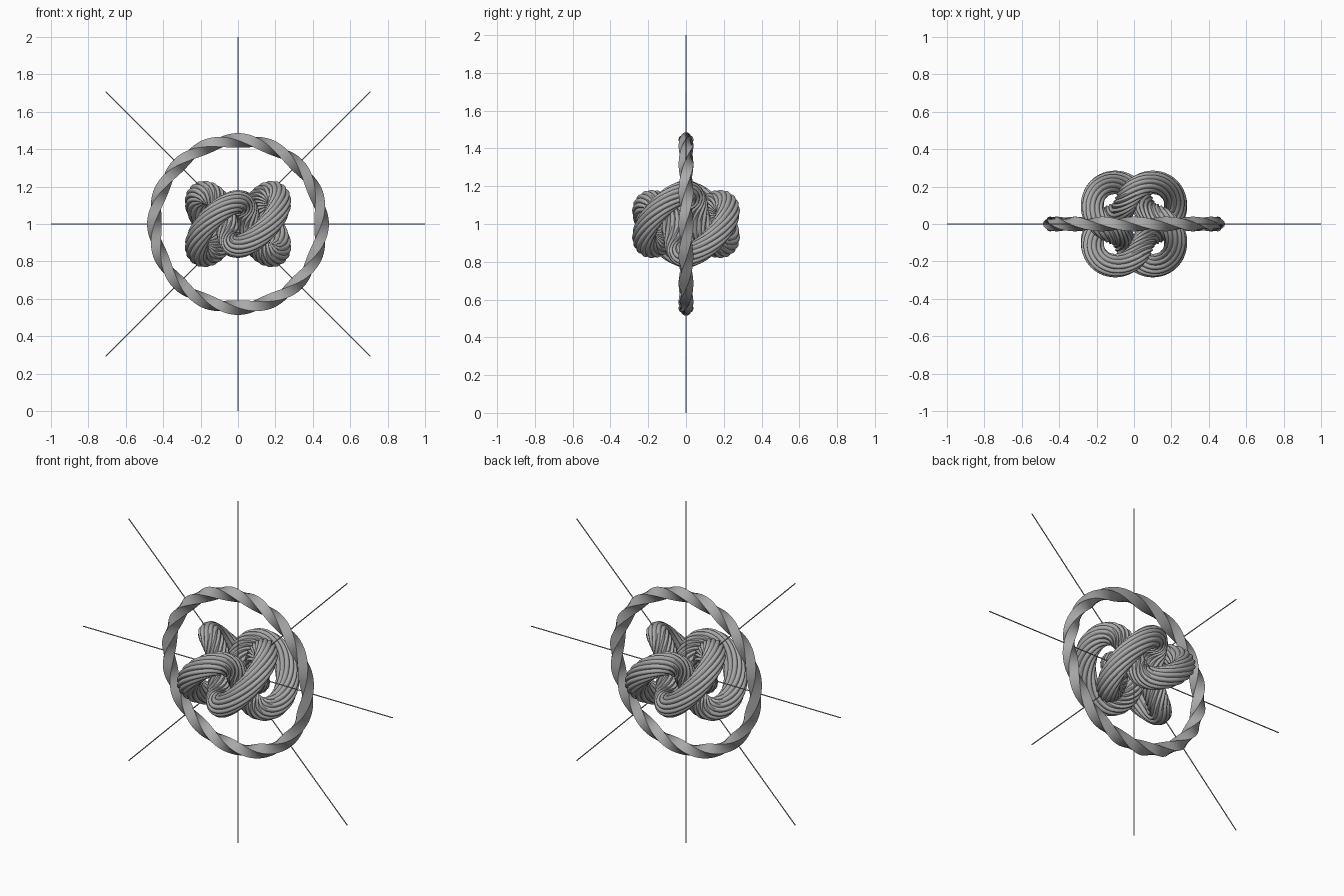
import bpy, bmesh, math
from mathutils import Vector, Matrix

if "Cube" in bpy.data.objects:
    bpy.data.objects.remove(bpy.data.objects["Cube"], do_unlink=True)

HUB = Vector((0, 0, 1))


def make_material(name, rgb):
    mat = bpy.data.materials.new(name)
    mat.use_nodes = True
    colour = (*rgb, 1)
    mat.diffuse_color = colour
    mat.node_tree.nodes["Principled BSDF"].inputs["Base Color"].default_value = colour
    return mat


grey = make_material("plain grey", (0.4, 0.4, 0.4))


def finish(bm, name):
    bmesh.ops.recalc_face_normals(bm, faces=bm.faces[:])
    mesh = bpy.data.meshes.new(name)
    bm.to_mesh(mesh)
    bm.free()
    mesh.materials.append(grey)
    obj = bpy.data.objects.new(name, mesh)
    bpy.context.collection.objects.link(obj)
    bpy.ops.object.select_all(action='DESELECT')
    obj.select_set(True)
    bpy.context.view_layer.objects.active = obj
    bpy.ops.object.shade_smooth_by_angle(angle=math.radians(35))
    return obj


def twisted_sweep(name, path, section, segments, sides, turns):
    """Sweep a polar section along a closed path round the hub, twisting it."""
    bm = bmesh.new()
    loops = []
    for i in range(segments):
        a = math.tau * i / segments
        centre = path(a)
        tangent = (path(a + 0.001) - path(a - 0.001)).normalized()
        out = (centre - tangent * centre.dot(tangent)).normalized()
        side = tangent.cross(out)
        loop = []
        for j in range(sides):
            p = math.tau * j / sides
            q = p + turns * a
            offset = (out * math.cos(q) + side * math.sin(q)) * section(p)
            loop.append(bm.verts.new(HUB + centre + offset))
        loops.append(loop)
    for i in range(segments):
        here, ahead = loops[i], loops[(i + 1) % segments]
        for j in range(sides):
            k = (j + 1) % sides
            bm.faces.new((here[j], here[k], ahead[k], ahead[j]))
    return finish(bm, name)


# Outer ring: a square bar twisted along its length
def circle(a):
    return Vector((math.cos(a), 0, math.sin(a))) * 0.447


twisted_sweep("outer_ring", circle, lambda p: 0.039, 256, 4, 4)


# Central knot: two ridged, wavy loops linked twice, a half turn about x apart
def wavy(a):
    r = 0.18 + 0.085 * math.cos(2 * a + math.pi / 2)
    return Vector((r * math.cos(a), r * math.sin(a), 0.025 + 0.143 * math.cos(2 * a)))


def wavy_flipped(a):
    return Matrix.Diagonal((1, -1, -1)) @ wavy(a)


def ridged(p):
    return 0.053 + 0.01 * abs(math.sin(6 * p))


twisted_sweep("upper_knot_loop", wavy, ridged, 240, 72, 2)
twisted_sweep("lower_knot_loop", wavy_flipped, ridged, 240, 72, 2)

# Thin rods crossing at the hub
for i, label in enumerate(("upright", "rising", "level", "falling")):
    bm = bmesh.new()
    place = Matrix.Translation(HUB) @ Matrix.Rotation(i * math.pi / 4, 4, 'Y')
    bmesh.ops.create_cone(bm, cap_ends=True, segments=8, radius1=0.003,
                          radius2=0.003, depth=2, matrix=place)
    finish(bm, label + "_rod")
